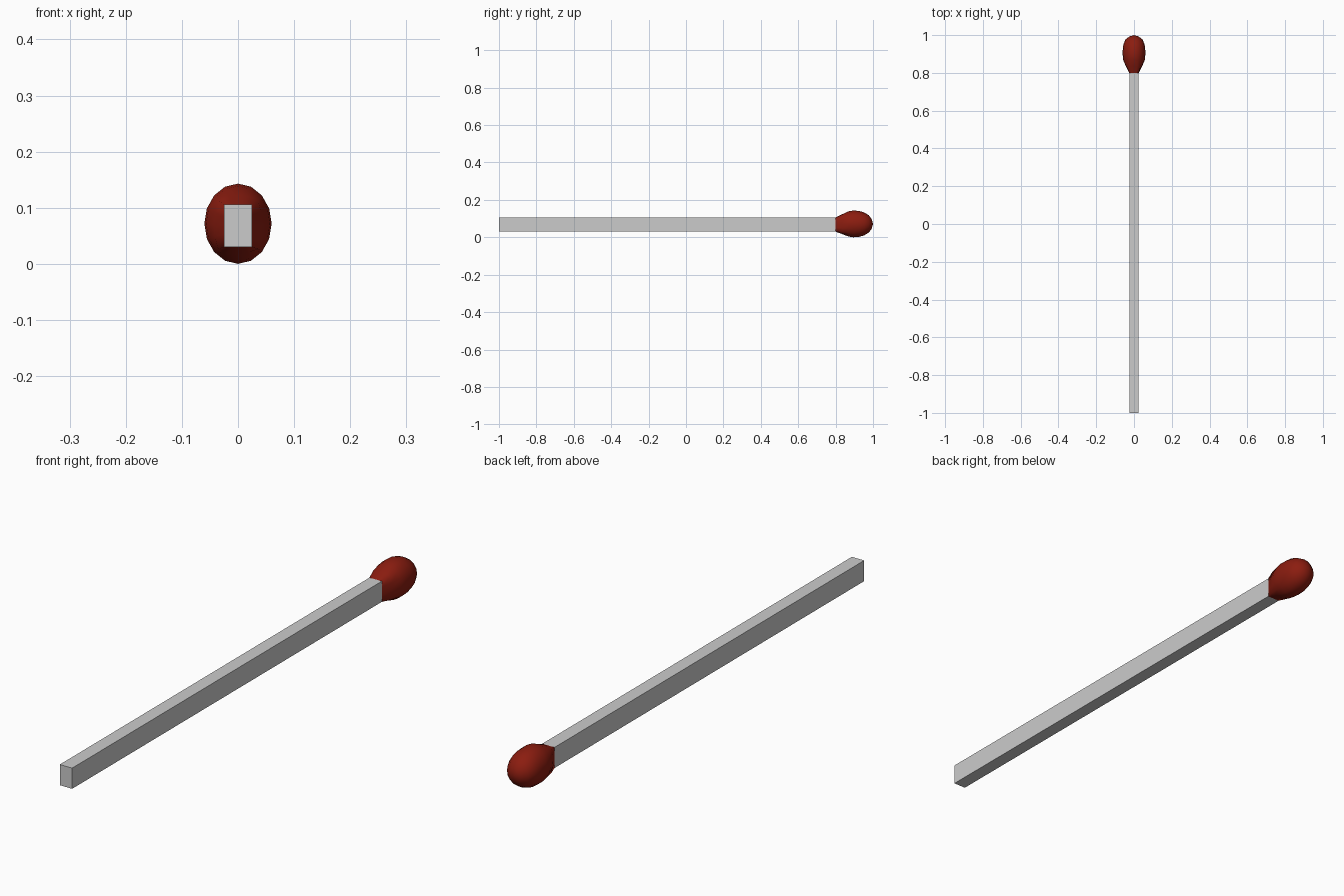
import bpy, bmesh, math

if "Cube" in bpy.data.objects:
    bpy.data.objects.remove(bpy.data.objects["Cube"])

ZC = 0.07  # height of the long axis

def make_object(name, bm):
    bmesh.ops.recalc_face_normals(bm, faces=bm.faces)
    mesh = bpy.data.meshes.new(name)
    bm.to_mesh(mesh)
    bm.free()
    obj = bpy.data.objects.new(name, mesh)
    bpy.context.collection.objects.link(obj)
    return obj

# Square-cut wooden stick
bm = bmesh.new()
bmesh.ops.create_cube(bm, size=1)
for v in bm.verts:
    v.co = (v.co.x * 0.05, -0.1 + v.co.y * 1.8, 0.068 + v.co.z * 0.076)
make_object("stick", bm)

# Match head: 16-sided loft, rectangular at the stick and round at the tip
# (y, half width, half height, roundness)
profile = [
    (0.80, 0.025, 0.038, 0.0),
    (0.835, 0.043, 0.053, 0.6),
    (0.868, 0.057, 0.067, 1.0),
    (0.895, 0.060, 0.0715, 1.0),
    (0.925, 0.0595, 0.0695, 1.0),
    (0.953, 0.056, 0.061, 1.0),
    (0.978, 0.044, 0.046, 1.0),
    (0.993, 0.024, 0.025, 1.0),
]
SIDES = 16
bm = bmesh.new()
rings = []
for y, hx, hz, roundness in profile:
    ring = []
    for i in range(SIDES):
        a = 2 * math.pi * i / SIDES
        c, s = math.cos(a), math.sin(a)
        k = roundness + (1 - roundness) / max(abs(c), abs(s))
        zc = 0.068 + 0.0035 * roundness
        ring.append(bm.verts.new((hx * c * k, y, zc + hz * s * k)))
    rings.append(ring)
for r0, r1 in zip(rings, rings[1:]):
    for i in range(SIDES):
        j = (i + 1) % SIDES
        bm.faces.new((r0[i], r0[j], r1[j], r1[i]))
tip = bm.verts.new((0, 1.0, ZC + 0.0015))
for i in range(SIDES):
    bm.faces.new((rings[-1][i], rings[-1][(i + 1) % SIDES], tip))
for f in bm.faces:
    f.smooth = True
head = make_object("match_head", bm)

red = bpy.data.materials.new("dark_red")
red.diffuse_color = (0.26, 0.012, 0.005, 1)
red.use_nodes = True
red.node_tree.nodes["Principled BSDF"].inputs["Base Color"].default_value = red.diffuse_color
head.data.materials.append(red)
